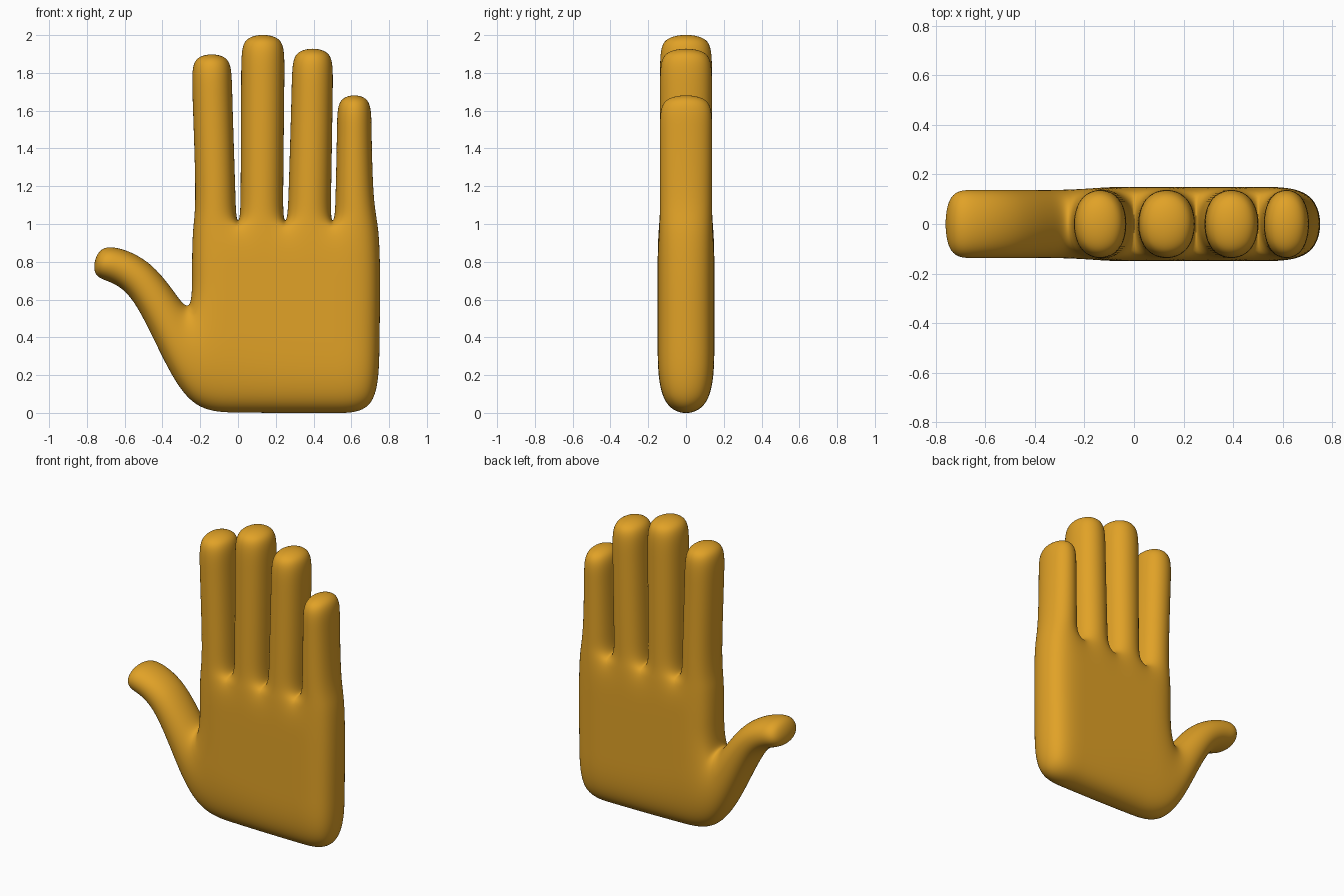
import bpy, bmesh

if "Cube" in bpy.data.objects:
    bpy.data.objects.remove(bpy.data.objects["Cube"])

T = 0.15  # half thickness of the hand
bm = bmesh.new()
cache = {}


def vert(p):
    key = (round(p[0], 4), round(p[1], 4))
    if key not in cache:
        cache[key] = bm.verts.new((key[0], -T, key[1]))
    return cache[key]


def strip(rows):
    """Quads between successive rows of (x, z) points, ordered left to right."""
    for lo, hi in zip(rows, rows[1:]):
        for i in range(len(lo) - 1):
            bm.faces.new([vert(p) for p in (lo[i], lo[i + 1], hi[i + 1], hi[i])])


# palm: outline sheet in the front plane
palm = [
    [(-0.25, -0.018), (0.0, -0.018), (0.25, -0.018), (0.5, -0.018), (0.755, -0.018)],
    [(-0.25, 0.54), (0.0, 0.46), (0.25, 0.4), (0.5, 0.39), (0.76, 0.39)],
    [(-0.255, 0.78), (0.0, 0.75), (0.25, 0.72), (0.5, 0.72), (0.765, 0.72)],
    [(-0.25, 0.99), (0.0, 0.99), (0.25, 0.99), (0.5, 0.99), (0.757, 0.99)],
]
strip(palm)

# fingers: (base left, base right, tip left, tip right, height)
fingers = [
    (-0.228, -0.002, -0.254, -0.024, 1.897),
    (0.004, 0.248, 0.007, 0.257, 2.0),
    (0.256, 0.502, 0.277, 0.513, 1.927),
    (0.507, 0.724, 0.517, 0.714, 1.68),
]
for i, (bl, br, tl, tr, h) in enumerate(fingers):
    strip([palm[3][i:i + 2],
           [(bl, 1.1), (br, 1.1)],
           [(tl, h - 0.15), (tr, h - 0.15)],
           [(tl, h + 0.014), (tr, h + 0.014)]])

# thumb: grows out of the lower left side of the palm
strip([[palm[1][0], palm[0][0]],
       [(-0.32, 0.635), (-0.42, 0.31)],
       [(-0.45, 0.805), (-0.56, 0.615)],
       [(-0.62, 0.888), (-0.675, 0.69)],
       [(-0.75, 0.89), (-0.785, 0.715)]][::-1])

# thicken the sheet into a closed cage
res = bmesh.ops.extrude_face_region(bm, geom=bm.faces[:], use_keep_orig=True)
for v in res["geom"]:
    if isinstance(v, bmesh.types.BMVert):
        v.co.y = T
bmesh.ops.recalc_face_normals(bm, faces=bm.faces[:])
for f in bm.faces:
    f.smooth = True

mesh = bpy.data.meshes.new("hand")
bm.to_mesh(mesh)
bm.free()
hand = bpy.data.objects.new("hand", mesh)
bpy.context.collection.objects.link(hand)

mat = bpy.data.materials.new("golden orange")
mat.diffuse_color = (0.75, 0.36, 0.02, 1)
mat.use_nodes = True
mat.node_tree.nodes["Principled BSDF"].inputs["Base Color"].default_value = mat.diffuse_color
mesh.materials.append(mat)

sub = hand.modifiers.new("smooth", "SUBSURF")
sub.levels = sub.render_levels = 4
